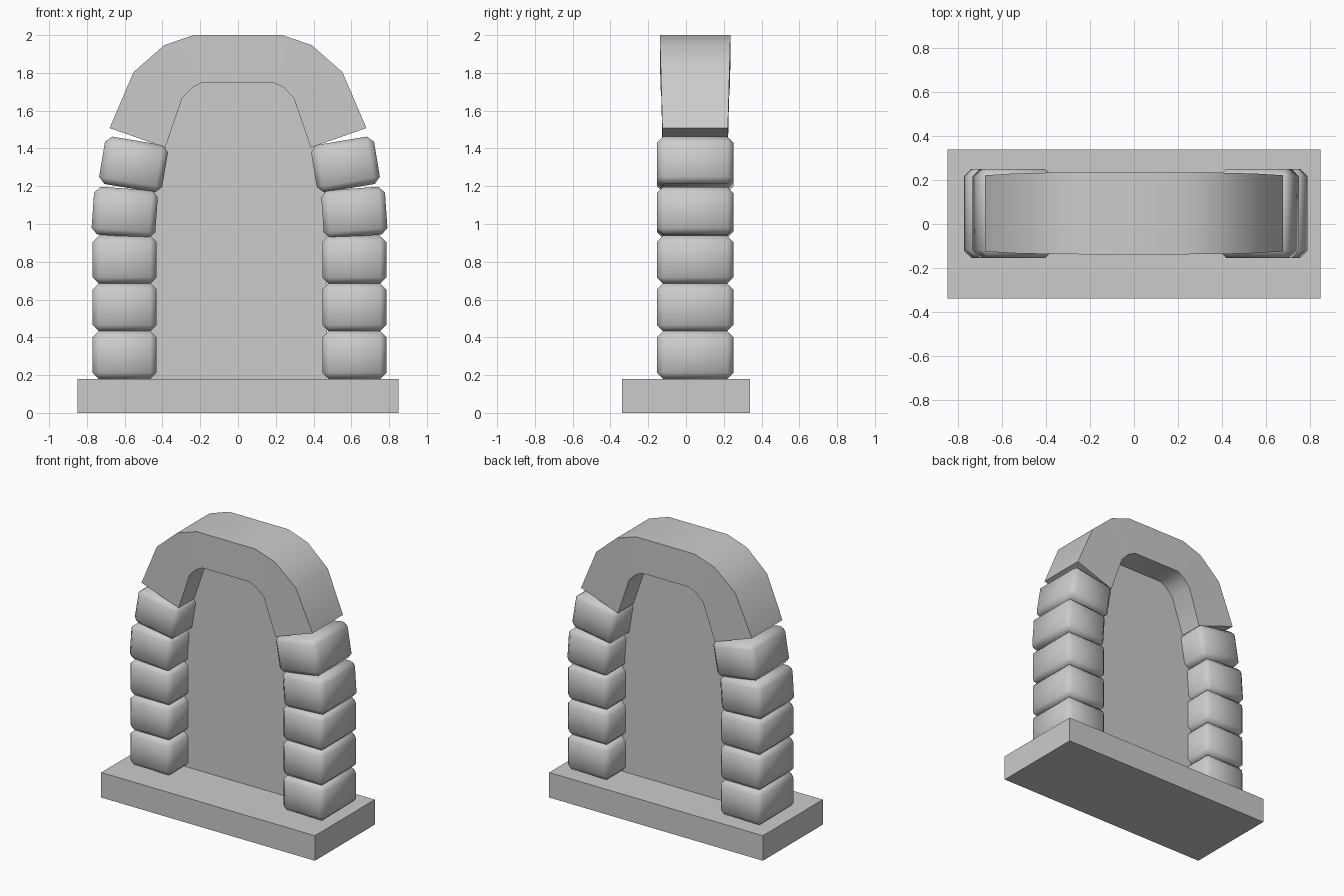
import bpy
import bmesh
from math import radians
from mathutils import Matrix, Vector

if "Cube" in bpy.data.objects:
    bpy.data.objects.remove(bpy.data.objects["Cube"])


def add_object(name, bm):
    bmesh.ops.recalc_face_normals(bm, faces=bm.faces)
    mesh = bpy.data.meshes.new(name)
    bm.to_mesh(mesh)
    bm.free()
    obj = bpy.data.objects.new(name, mesh)
    bpy.context.collection.objects.link(obj)
    return obj


def box(name, center, size, tilt=0.0, bevel=0.0):
    bm = bmesh.new()
    bmesh.ops.create_cube(bm, size=1)
    bmesh.ops.scale(bm, vec=size, verts=bm.verts)
    if bevel:
        bmesh.ops.bevel(bm, geom=bm.edges[:], offset=bevel, segments=1,
                        affect='EDGES')
        for f in bm.faces:
            f.smooth = True
    bm.transform(Matrix.Translation(Vector(center)) @ Matrix.Rotation(radians(tilt), 4, 'Y'))
    return add_object(name, bm)


def mirrored(half):
    return half + [(-p[0], *p[1:]) for p in reversed(half)]


# Base slab
box("base_slab", (0, 0, 0.09), (1.7, 0.68, 0.18))

# Stone pillars: x distance from the middle, z, lean towards the opening
stones = [(0.608, 0.3065, 0), (0.608, 0.559, 0), (0.608, 0.811, 0),
          (0.608, 1.061, 4), (0.561, 1.315, 9.5)]
for side, label in ((-1, "left"), (1, "right")):
    for i, (x, z, lean) in enumerate(stones):
        box(f"{label}_stone_{i + 1}", (side * x + 0.008, 0.048, z),
            (0.338, 0.405, 0.254), -side * lean, 0.033)

# Arch cap: matching outer and inner outlines (x, z, front y, back y)
outer = mirrored([(-0.68, 1.508, -0.125, 0.222), (-0.553, 1.804, -0.133, 0.23),
                  (-0.39, 1.947, -0.137, 0.234), (-0.234, 2.0, -0.138, 0.235)])
inner = mirrored([(-0.385, 1.405, -0.125, 0.222), (-0.295, 1.667, -0.13, 0.228),
                  (-0.242, 1.722, -0.135, 0.232), (-0.187, 1.75, -0.136, 0.234)])
bm = bmesh.new()
rings = []
for (ox, oz, of, ob), (ix, iz, jf, jb) in zip(outer, inner):
    rings.append([bm.verts.new(p) for p in
                  ((ox, of, oz), (ox, ob, oz), (ix, jb, iz), (ix, jf, iz))])
for a, b in zip(rings, rings[1:]):
    for k in range(4):
        n = (k + 1) % 4
        bm.faces.new((a[k], a[n], b[n], b[k]))
bm.faces.new(rings[0])
bm.faces.new(rings[-1])
arch = add_object("arch_cap", bm)
bpy.context.view_layer.objects.active = arch
arch.select_set(True)
bpy.ops.object.shade_smooth_by_angle(angle=radians(32))

# Thin panel filling the opening, tucked into the stones and the arch
outline = mirrored([(-0.47, 0.18), (-0.47, 1.15), (-0.42, 1.42),
                    (-0.32, 1.69), (-0.2, 1.78)])
bm = bmesh.new()
bm.faces.new([bm.verts.new((x, 0.05, z)) for x, z in outline])
add_object("door_panel", bm)
